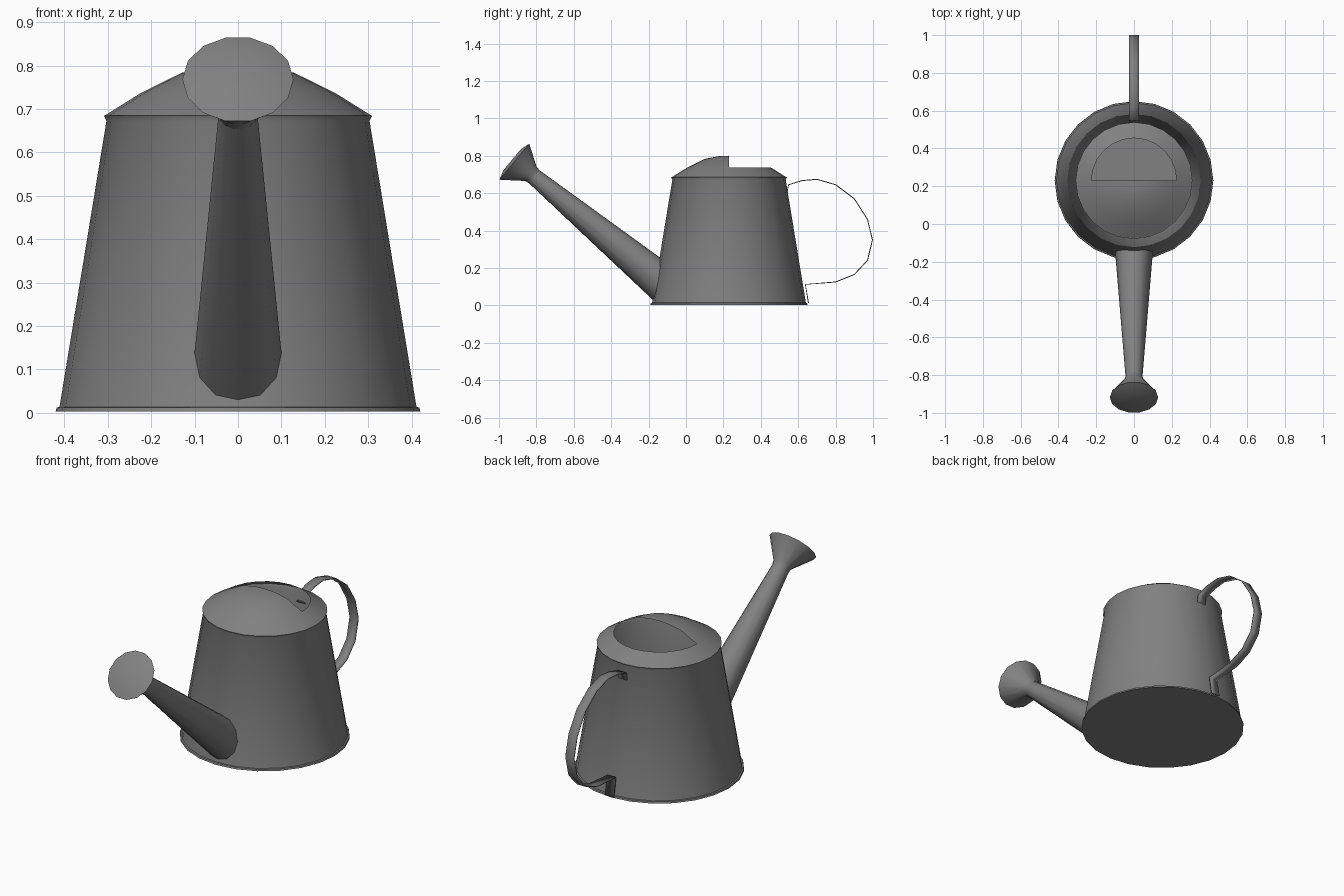
import bpy, bmesh, math
from mathutils import Vector

cube = bpy.data.objects.get("Cube")
if cube:
    bpy.data.objects.remove(cube)

CY = 0.23          # depth of the can's axis
SIDES = 24

metal = bpy.data.materials.new("grey metal")
metal.use_nodes = True
GREY = (0.22, 0.22, 0.22, 1)
metal.diffuse_color = GREY
metal.node_tree.nodes["Principled BSDF"].inputs["Base Color"].default_value = GREY


def finish(name, bm, angle=35):
    bmesh.ops.remove_doubles(bm, verts=bm.verts, dist=0.0005)
    bmesh.ops.recalc_face_normals(bm, faces=bm.faces)
    mesh = bpy.data.meshes.new(name)
    bm.to_mesh(mesh)
    bm.free()
    mesh.materials.append(metal)
    ob = bpy.data.objects.new(name, mesh)
    bpy.context.collection.objects.link(ob)
    bpy.ops.object.select_all(action='DESELECT')
    ob.select_set(True)
    bpy.context.view_layer.objects.active = ob
    bpy.ops.object.shade_smooth_by_angle(angle=math.radians(angle))
    return ob


def bridge(bm, rings, closed=True):
    """Skin a list of point rings with quads."""
    rows = [[bm.verts.new(p) for p in ring] for ring in rings]
    n = len(rows[0])
    for a, b in zip(rows, rows[1:]):
        for i in range(n if closed else n - 1):
            j = (i + 1) % n
            bm.faces.new((a[i], a[j], b[j], b[i]))
    return rows


def ring(r, z, start=0.0, sweep=2 * math.pi, n=SIDES):
    return [(r * math.cos(start + sweep * i / n),
             CY + r * math.sin(start + sweep * i / n), z) for i in range(n)]


# Can: tapered wall with thin rolled rims and a floor
bm = bmesh.new()
profile = [(0.42, 0.003), (0.418, 0.012), (0.411, 0.014), (0.303, 0.672),
           (0.309, 0.685), (0.304, 0.686)]
rows = bridge(bm, [ring(r, z) for r, z in profile])
bm.faces.new(rows[0])
finish("can_body", bm)

# Lid: full sloping collar, with a half dome over the front
bm = bmesh.new()
bridge(bm, [ring(0.305, 0.686), ring(0.225, 0.736)])
arcs = []
for r, z in [(0.225, 0.736), (0.13, 0.783), (0.06, 0.797), (0.0, 0.80)]:
    arc = ring(r, z, math.pi, math.pi, SIDES // 2)
    arcs.append(arc + [(r, CY, z)])
bridge(bm, arcs, closed=False)
bmesh.ops.dissolve_degenerate(bm, dist=0.0005, edges=bm.edges)
finish("lid", bm)

# Spout frame: axis runs forward and up
base = Vector((0, -0.17, 0.157))
tip = Vector((0, -0.82, 0.695))
axis = (tip - base).normalized()
side = Vector((1, 0, 0))
up = side.cross(axis)


def spout_ring(centre, r, n):
    return [centre + r * (side * math.cos(2 * math.pi * i / n)
                          + up * math.sin(2 * math.pi * i / n)) for i in range(n)]


def wall_hit(p, q):
    """Point on segment p-q where it meets the can wall."""
    lo, hi = 0.0, 1.0
    for _ in range(24):
        m = (lo + hi) / 2
        v = p.lerp(q, m)
        outside = math.hypot(v.x, v.y - CY) > 0.412 - 0.165 * v.z
        lo, hi = (m, hi) if outside else (lo, m)
    return p.lerp(q, min(1, lo + 0.003))


# Spout: cone trimmed where it meets the wall
bm = bmesh.new()
outer = spout_ring(tip, 0.044, 12)
inner = spout_ring(base - axis * 0.2, 0.111, 12)
bridge(bm, [[wall_hit(p, q) for p, q in zip(outer, inner)], outer])
finish("spout", bm, 40)

# Sprinkler rose: collar, flare and slightly domed face
bm = bmesh.new()
face = Vector((0, -0.918, 0.768))
rows = bridge(bm, [spout_ring(tip - axis * 0.01, 0.046, 14),
                   spout_ring(tip + axis * 0.012, 0.05, 14),
                   spout_ring(face, 0.128, 14),
                   spout_ring(face + axis * 0.016, 0.075, 14)])
bm.faces.new(rows[-1])
finish("sprinkler_rose", bm, 30)

# Handle: flat strap bent into a loop with tabs on the can
path = [(0.541, 0.605), (0.548, 0.645), (0.62, 0.667), (0.70, 0.674), (0.80, 0.645),
        (0.90, 0.57), (0.97, 0.46), (0.997, 0.35), (0.97, 0.24), (0.90, 0.165),
        (0.80, 0.125), (0.638, 0.112), (0.655, 0.012)]
bm = bmesh.new()
bridge(bm, [[(-0.026, y, z), (0.026, y, z)] for y, z in path], closed=False)
strap = finish("handle", bm, 30)
thick = strap.modifiers.new("thickness", 'SOLIDIFY')
thick.thickness = 0.005
thick.offset = 0
